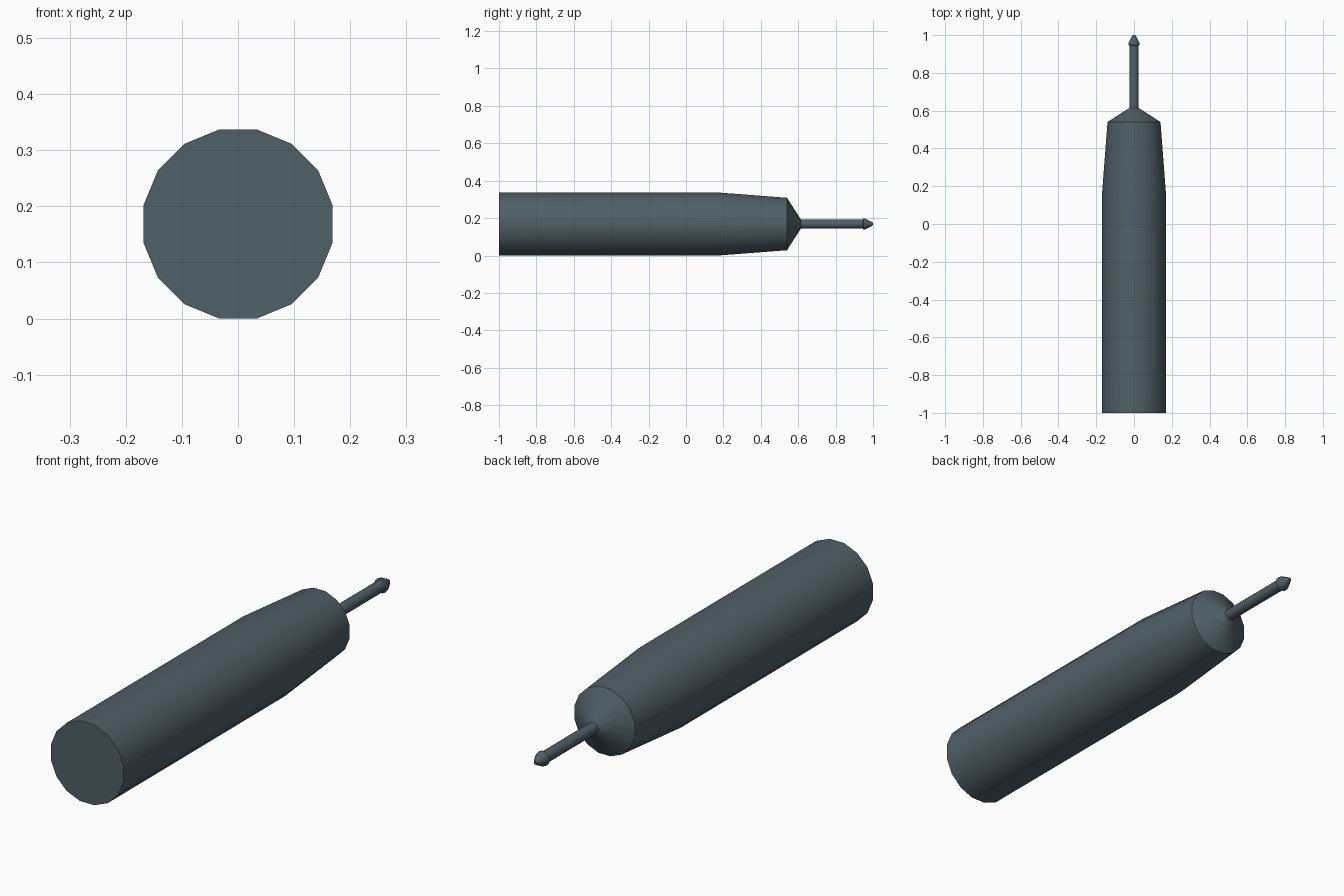
import bpy, bmesh, math

if "Cube" in bpy.data.objects:
    bpy.data.objects.remove(bpy.data.objects["Cube"])

SIDES = 16
CENTRE_Z = 0.1685

slate = bpy.data.materials.new("dark slate grey")
slate.diffuse_color = (0.08, 0.115, 0.135, 1)
slate.use_nodes = True
slate.node_tree.nodes["Principled BSDF"].inputs["Base Color"].default_value = slate.diffuse_color


def lathe(name, profile, cap_start=False, cap_end=False):
    """Turn a (y, radius) profile around the long axis."""
    bm = bmesh.new()
    rings = []
    for y, r in profile:
        ring = []
        for i in range(SIDES):
            a = 2 * math.pi * (i + 0.5) / SIDES
            ring.append(bm.verts.new((r * math.cos(a), y, CENTRE_Z + r * math.sin(a))))
        rings.append(ring)
    for a, b in zip(rings, rings[1:]):
        for i in range(SIDES):
            j = (i + 1) % SIDES
            bm.faces.new((a[i], b[i], b[j], a[j]))
    if cap_start:
        bm.faces.new(rings[0])
    if cap_end:
        bm.faces.new(rings[-1][::-1])
    mesh = bpy.data.meshes.new(name)
    bm.to_mesh(mesh)
    bm.free()
    mesh.materials.append(slate)
    obj = bpy.data.objects.new(name, mesh)
    bpy.context.collection.objects.link(obj)
    bpy.ops.object.select_all(action='DESELECT')
    obj.select_set(True)
    bpy.context.view_layer.objects.active = obj
    bpy.ops.object.shade_smooth_by_angle(angle=math.radians(30))
    return obj


# Handle: straight grip, gentle taper, conical shoulder
lathe("handle", [(-1, 0.1718), (0.17, 0.1718), (0.54, 0.143), (0.615, 0.024)],
      cap_start=True)

# Shaft with a small blunt arrow-shaped tip
lathe("shaft_and_tip", [(0.615, 0.024), (0.945, 0.024), (0.948, 0.031),
                        (0.96, 0.029), (0.99, 0.013), (1.0, 0.007)],
      cap_end=True)
